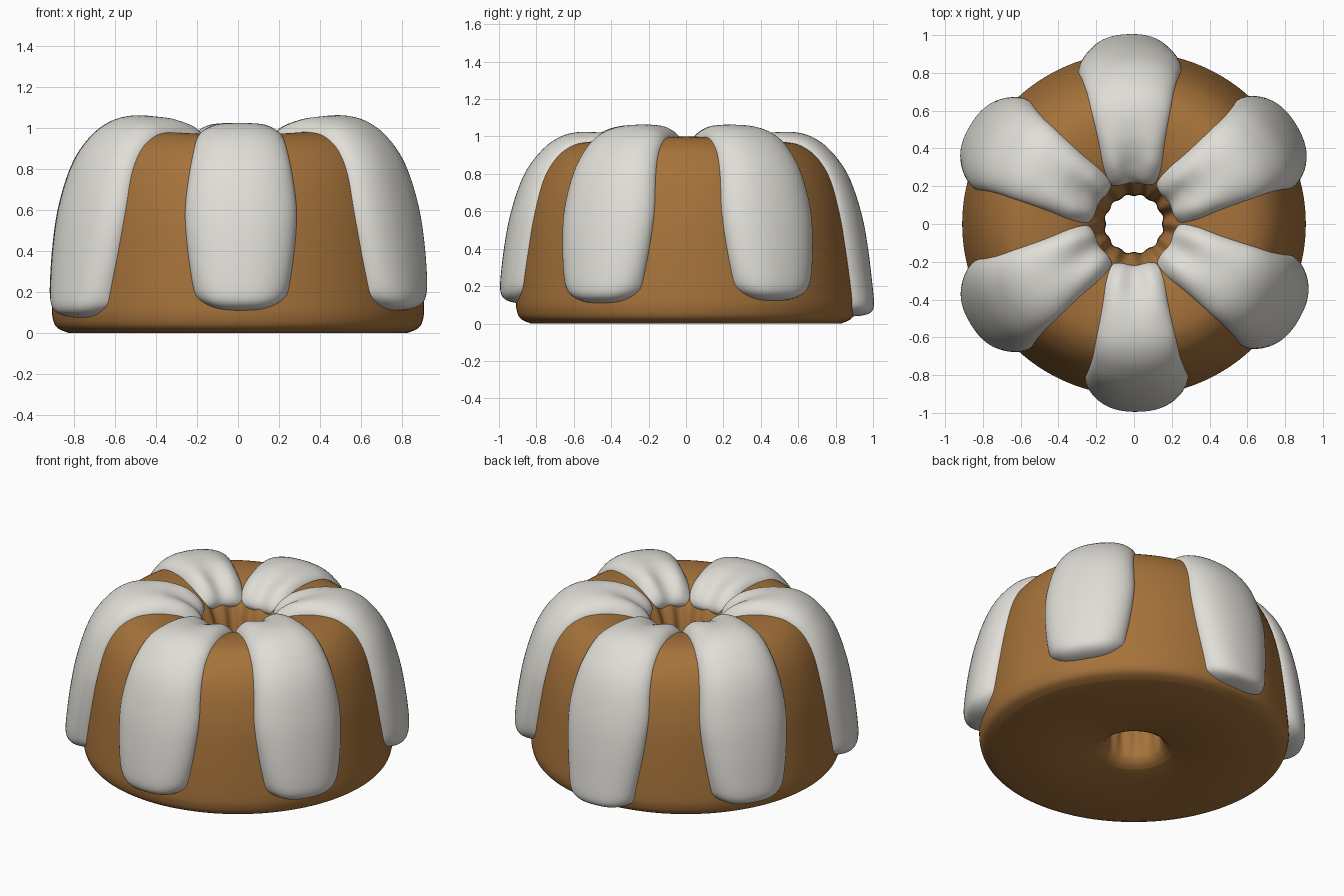
import bpy, math
from mathutils import Vector

old = bpy.data.objects.get("Cube")
if old:
    bpy.data.objects.remove(old, do_unlink=True)


def material(name, colour, rough):
    m = bpy.data.materials.new(name)
    m.use_nodes = True
    m.diffuse_color = (*colour, 1)
    shader = m.node_tree.nodes["Principled BSDF"]
    shader.inputs["Base Color"].default_value = (*colour, 1)
    shader.inputs["Roughness"].default_value = rough
    return m


def spline(points, u):
    """Smooth curve through the points, u counted in points."""
    last = len(points) - 1
    u = min(max(u, 0), last)
    i = min(int(u), last - 1)
    f = u - i
    a, b, c, d = (Vector(points[min(max(i + k, 0), last)]) for k in (-1, 0, 1, 2))
    return 0.5 * (2 * b + (c - a) * f + (2 * a - 5 * b + 4 * c - d) * f ** 2
                  + (3 * (b - c) + d - a) * f ** 3)


def grid_object(name, rows, mat, wrap=False):
    """Skin a grid of points; wrap closes it in both directions."""
    n, m = len(rows), len(rows[0])
    faces = []
    for i in range(n if wrap else n - 1):
        for j in range(m if wrap else m - 1):
            k, l = (i + 1) % n, (j + 1) % m
            faces.append((i * m + j, i * m + l, k * m + l, k * m + j))
    mesh = bpy.data.meshes.new(name)
    mesh.from_pydata([p for row in rows for p in row], [], faces)
    mesh.materials.append(mat)
    mesh.update()
    # Face outward
    if max(mesh.polygons, key=lambda p: p.center.z).normal.z < 0:
        mesh.flip_normals()
    ob = bpy.data.objects.new(name, mesh)
    bpy.context.collection.objects.link(ob)
    bpy.ops.object.select_all(action='DESELECT')
    ob.select_set(True)
    bpy.context.view_layer.objects.active = ob
    bpy.ops.object.shade_smooth_by_angle(angle=math.radians(50))


def place(r, angle, z):
    """Polar point; the crown sags a little towards front and back."""
    sag = .015 * (1 - math.cos(2 * angle)) * max(0, min(1, (z - .5) / .4))
    return (r * math.cos(angle), r * math.sin(angle), z - sag)


sponge = material("golden sponge", (0.38, 0.17, 0.043), 0.7)
icing = material("white icing", (0.75, 0.73, 0.68), 0.5)

# Cake: ring profile (radius, height), from the hole up and over to the base
hole = [(.23, 0), (.185, .03), (.163, .1), (.154, .4), (.158, .65)]
crown = [(.19, .8), (.25, .91), (.34, .97), (.45, .995), (.56, .997), (.65, .975),
         (.735, .91), (.805, .79), (.857, .6), (.885, .4)]
foot = [(.908, .15), (.905, .07), (.883, .025), (.83, 0)]
profile = hole + crown + foot
STEPS, SIDES = 90, 144
columns = []
for s in range(SIDES):
    a = math.tau * s / SIDES
    column = []
    for k in range(STEPS + 1):
        r, z = spline(profile, (len(profile) - 1) * k / STEPS)
        # Flutes inside the hole, deepest at the rim, fading over the crown
        fade = max(0, min(1, (.4 - r) / .2)) * min(1, z / .2)
        depth = .005 + .008 * max(0, min(1, (z - .6) / .25))
        column.append(place(r - depth * fade * math.cos(12 * a), a, max(z, 0)))
    columns.append(column)
grid_object("cake", columns, sponge, wrap=True)

# Icing: six drips that follow the crown and hang down the side
widths = [.11, .142, .164, .18, .202, .222, .24, .262, .282, .268, .23, .215]
path = [(*p, w) for p, w in zip(crown + [(.905, .15), (.91, .02)], widths)]
ROWS, COLS = 64, 32


def drip(name, centre, end_z, swell):
    end = 10 + (.15 - end_z) / (.13 if end_z < .15 else .25)
    rows = []
    for i in range(ROWS + 1):
        v = -math.cos(math.pi * i / ROWS)
        row = []
        for j in range(COLS + 1):
            t = -math.cos(math.pi * j / COLS)
            start = .6 + .2 * t ** 4
            stop = end - .4 * abs(t) ** 3
            u = start + (stop - start) * (v + 1) / 2
            r, z, half = spline(path, u)
            d = spline(path, u + .05) - spline(path, u - .05)
            out = Vector((-d.y, d.x)).normalized()
            # Plump cross-section with rounded rim, sunk slightly into the cake
            body = math.sqrt(max(0, (1 - abs(t) ** 2.6) * (1 - abs(v) ** 30)))
            thick = .02 + swell * min(1, u / 3) + .05 * max(0, (u - 6) / 5)
            turn = half * t / r
            # Soft folds where the icing gathers into the hole
            fold = max(0, 1 - abs(u - 2) / 2) * .016 * math.cos(9 * turn)
            lift = (thick - fold) * body - .02 * (1 - body)
            row.append(place(r + out.x * lift, centre + turn, z + out.y * lift))
        rows.append(row)
    grid_object(name, rows, icing)


for name, degrees, end_z, swell in [
        ("front_drip", -89, .12, .038), ("front_left_drip", -30, .12, .053),
        ("back_left_drip", 31.5, .13, .053), ("back_drip", 91.5, .05, .038),
        ("back_right_drip", 149, .1, .053), ("front_right_drip", 211.5, .09, .053)]:
    drip(name, math.radians(degrees), end_z, swell)
